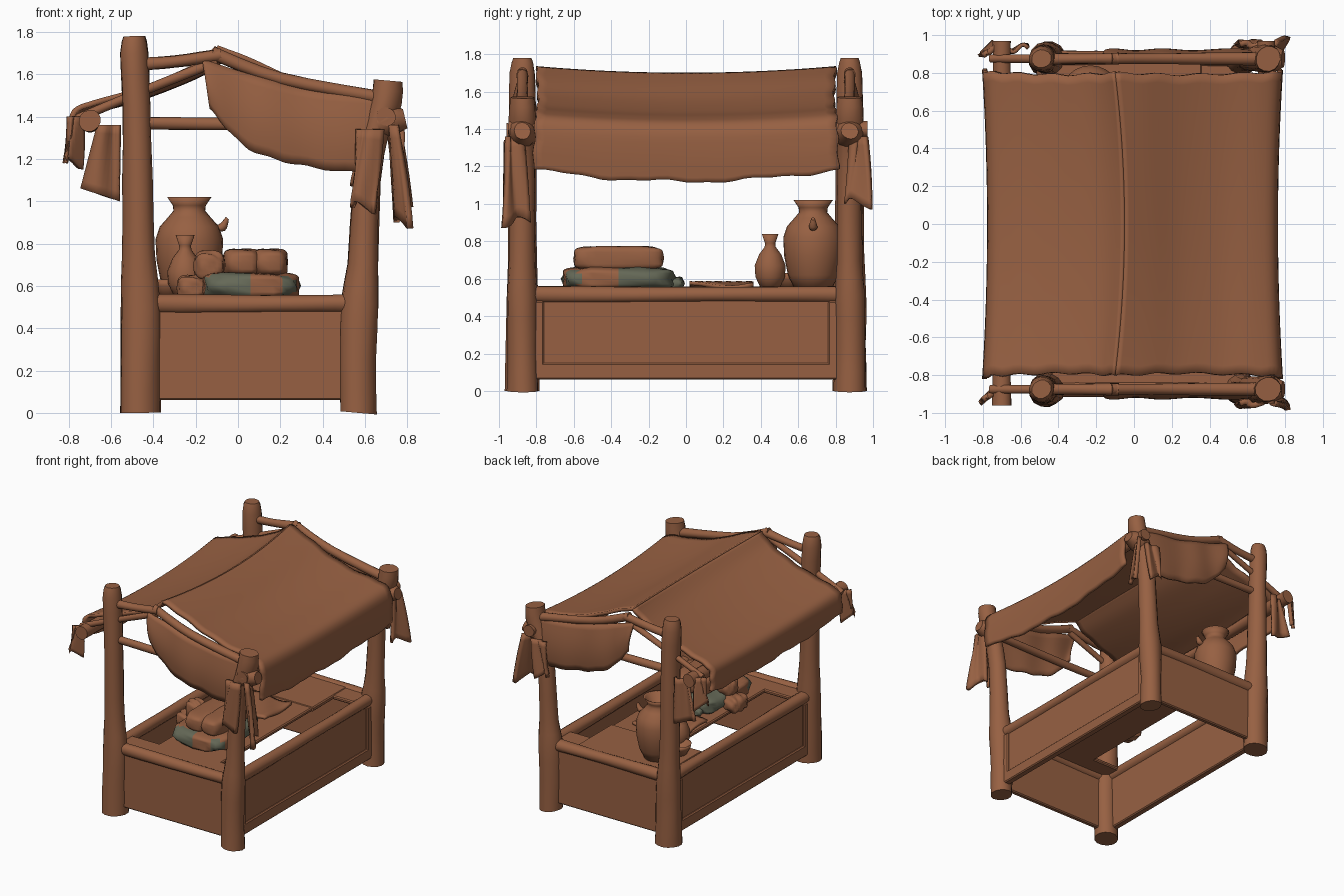
import bpy, bmesh, math, random
from mathutils import Vector

if "Cube" in bpy.data.objects:
    bpy.data.objects.remove(bpy.data.objects["Cube"])

random.seed(4)


def material(name, col):
    m = bpy.data.materials.new(name)
    m.diffuse_color = (*col, 1)
    m.use_nodes = True
    m.node_tree.nodes["Principled BSDF"].inputs["Base Color"].default_value = m.diffuse_color
    return m


BROWN = material("clay_brown", (0.310, 0.118, 0.055))
GREEN = material("faded_green", (0.130, 0.140, 0.095))


def finish(name, bm, smooth=True):
    bmesh.ops.recalc_face_normals(bm, faces=bm.faces[:])
    me = bpy.data.meshes.new(name)
    bm.to_mesh(me)
    bm.free()
    ob = bpy.data.objects.new(name, me)
    bpy.context.collection.objects.link(ob)
    me.materials.append(BROWN)
    for p in me.polygons:
        p.use_smooth = smooth
    return ob


def curve(pts, t):
    """Catmull-Rom through points, t in 0..1"""
    n = len(pts) - 1
    i = min(int(t * n), n - 1)
    f = t * n - i
    p = [pts[max(0, min(n, k))] for k in (i - 1, i, i + 1, i + 2)]
    return [0.5 * (2 * b + (c - a) * f + (2 * a - 5 * b + 4 * c - d) * f * f
                   + (3 * b - a - 3 * c + d) * f ** 3) for a, b, c, d in zip(*p)]


def tube(name, pts, steps=14, sides=14, wob=0.05):
    """Rough log along points (x, y, z, radius)"""
    bm = bmesh.new()
    d = (Vector(pts[-1][:3]) - Vector(pts[0][:3])).normalized()
    a = d.orthogonal().normalized()
    b = d.cross(a)
    rings = []
    ph = random.random() * 6
    for i in range(steps + 1):
        x, y, z, r = curve(pts, i / steps)
        ring = []
        for j in range(sides):
            t = 2 * math.pi * j / sides
            rr = r * (1 + wob * math.sin(2 * t + ph + i * 0.5) + random.uniform(-wob, wob) * 0.5)
            ring.append(bm.verts.new(Vector((x, y, z)) + (a * math.cos(t) + b * math.sin(t)) * rr))
        rings.append(ring)
    for r0, r1 in zip(rings, rings[1:]):
        for j in range(sides):
            k = (j + 1) % sides
            bm.faces.new((r0[j], r0[k], r1[k], r1[j]))
    bm.faces.new(rings[0])
    bm.faces.new(rings[-1])
    ob = finish(name, bm)
    for p in ob.data.polygons:
        p.use_smooth = len(p.vertices) == 4
    return ob


def sheet(name, fn, nu, nv, thick=0.02):
    """Cloth from a function of u, v"""
    bm = bmesh.new()
    g = [[bm.verts.new(fn(i / nu, j / nv)) for j in range(nv + 1)] for i in range(nu + 1)]
    for i in range(nu):
        for j in range(nv):
            bm.faces.new((g[i][j], g[i + 1][j], g[i + 1][j + 1], g[i][j + 1]))
    ob = finish(name, bm)
    s = ob.modifiers.new("thickness", "SOLIDIFY")
    s.thickness = thick
    s.offset = 0
    return ob


def box(name, lo, hi, bevel=0.008):
    bm = bmesh.new()
    bmesh.ops.create_cube(bm, size=1)
    for v in bm.verts:
        v.co = [(l + h) / 2 + c * (h - l) for l, h, c in zip(lo, hi, v.co)]
    ob = finish(name, bm, False)
    b = ob.modifiers.new("bevel", "BEVEL")
    b.width = bevel
    return ob


def bundle(name, lo, hi, power=0.55, lump=0.06):
    """Soft rounded bundle of cloth"""
    bm = bmesh.new()
    bmesh.ops.create_uvsphere(bm, u_segments=28, v_segments=16, radius=1)
    for v in bm.verts:
        c = [math.copysign(abs(q) ** power, q) for q in v.co]
        k = 1 + lump * math.sin(9 * c[1] + 3 * c[0]) * math.cos(4 * c[2])
        v.co = [(l + h) / 2 + q * k * (h - l) / 2 for l, h, q in zip(lo, hi, c)]
    return finish(name, bm)


def lathe(name, x, y, prof, sides=24):
    bm = bmesh.new()
    vs = [bm.verts.new((r, 0, z)) for r, z in prof]
    es = [bm.edges.new(e) for e in zip(vs, vs[1:])]
    bmesh.ops.spin(bm, geom=vs + es, axis=(0, 0, 1), cent=(0, 0, 0), angle=2 * math.pi,
                   steps=sides, use_duplicate=False)
    bmesh.ops.remove_doubles(bm, verts=bm.verts[:], dist=0.0005)
    bmesh.ops.translate(bm, verts=bm.verts[:], vec=(x, y, 0))
    return finish(name, bm)


def strip(name, top, bot, w0, w1, wave=0.01):
    """Hanging torn strip; w0, w1 are (x, y) widths at top and bottom"""
    def f(u, v):
        c = [t + (b - t) * v for t, b in zip(top, bot)]
        w = [p + (q - p) * v for p, q in zip(w0, w1)]
        k = wave * math.sin(u * 7 + v * 2)
        return (c[0] + (u - .5) * w[0] + k, c[1] + (u - .5) * w[1] + k, c[2] + .03 * math.sin(u * 5) * v)
    sheet(name, f, 8, 8, .03)


# posts, gable poles, drapes and end walls on both ends
for s, end in ((-1, "front"), (1, "back")):
    y = 0.875 * s
    tube(end + "_tall_post", [(-.46, y, 0, .095), (-.46, y, .25, .092), (-.46, y, .5, .09), (-.47, y, .75, .077),
                              (-.475, y, 1.1, .073), (-.48, y, 1.45, .069), (-.49, y, 1.70, .067), (-.49, y, 1.78, .05)])
    tube(end + "_short_post", [(.57, y, 0, .085), (.565, y, .25, .083), (.575, y, .52, .086), (.59, y, .7, .07),
                               (.61, y, 1.1, .065), (.65, y, 1.32, .066), (.70, y, 1.46, .073), (.71, y, 1.57, .066)])
    tube(end + "_tie_pole", [(-.5, y, 1.37, .03), (0, y, 1.365, .028), (.64, y, 1.37, .03)])
    tube(end + "_gable_pole_left", [(-.50, y, 1.645, .032), (-.3, y, 1.66, .028), (-.08, y, 1.69, .032)], 8)
    tube(end + "_gable_pole_right", [(-.12, y, 1.70, .03), (.2, y, 1.58, .03), (.72, y, 1.48, .035)], 8)
    tube(end + "_low_slope_pole", [(-.76, y, 1.39, .022), (-.45, y, 1.52, .022), (-.1, y, 1.66, .022)], 8)
    tube(end + "_counter_rail", [(-.46, y, .515, .045), (.05, y, .515, .043), (.57, y, .515, .045)])
    box(end + "_panel", (-.44, y - .02, .06), (.54, y + .02, .49))

    def drape(u, v, s=s):
        t = curve([(-.17, 1.67), (.05, 1.60), (.33, 1.53), (.70, 1.50)], u)
        b = curve([(-.13, 1.44), (.05, 1.25), (.33, 1.165), (.64, 1.13)], u)
        return (t[0] + (b[0] - t[0]) * v, s * (.885 + .03 * math.sin(v * 2.6) + .005 * math.sin(u * 17)),
                t[1] + (b[1] - t[1]) * v + .005 * math.sin(u * 31) * v)
    sheet(end + "_drape", drape, 24, 8)

    # torn strips knotted on the posts
    lo = .90 if s < 0 else 1.0
    strip(end + "_outer_strip", (.73, s * .92, 1.36), (.775, s * .915, lo), (.04, .08 * s), (.07, .15 * s))
    strip(end + "_inner_strip", (.62, s * .95, 1.34), (.585, s * .955, lo + .07), (.12, 0), (.11, 0))
    strip(end + "_beam_strip", (-.77, s * .91, 1.40), (-.785, s * .92, 1.18), (.06, .04), (.08, .08))
    tube(end + "_knot", [(.66, y, 1.36, .07), (.72, y, 1.385, .075), (.79, y, 1.39, .045)], 5)

# hanging cloth at the back left corner
sheet("corner_cloth", lambda u, v: (-.56 - (.10 + .08 * v) * u, .93 + .02 * math.sin(u * 6 + v),
                                    1.36 - (.36 - .06 * u) * v), 8, 8)

# beams along the length
tube("left_eave_beam", [(-.70, -.96, 1.38, .052), (-.70, 0, 1.365, .04), (-.70, .97, 1.38, .05)])
tube("right_eave_beam", [(.70, -.95, 1.40, .045), (.70, 0, 1.385, .038), (.70, .97, 1.40, .045)])


# sagging canopy
def canopy(prof, amp):
    def f(u, v):
        x, z = curve(prof, u)
        y = (v * 2 - 1) * (.79 + .04 * abs(u - .3))
        e = (v * 2 - 1) ** 2
        rag = max(0, u - .8) * 5
        return (x + .03 * e * u * (1 if x > 0 else -1) - .05 * (1 - u) ** 4 * e * amp,
                y + .006 * math.sin(u * 40),
                z + .035 * e + rag * (.008 * math.sin(v * 19) + .004 * math.sin(v * 47) + .03 * e))
    return f


sheet("right_canopy", canopy([(-.05, 1.69), (.08, 1.63), (.25, 1.545), (.45, 1.48), (.64, 1.45), (.735, 1.405),
                              (.75, 1.28), (.74, 1.12)], 1), 32, 32, .025)
sheet("left_canopy", canopy([(-.05, 1.69), (-.16, 1.61), (-.33, 1.535), (-.5, 1.475), (-.66, 1.43), (-.75, 1.39),
                             (-.765, 1.3), (-.76, 1.2)], 1), 32, 32, .025)

# long counter walls with framing
for x, side, out in ((.57, "right", 1), (-.47, "left", -1)):
    tube(side + "_counter_rail", [(x, -.88, .515, .045), (x, 0, .515, .042), (x, .88, .515, .045)])
    box(side + "_panel", (x - .02, -.82, .06), (x + .02, .82, .49))
    xs = sorted((x, x + .035 * out))
    box(side + "_bottom_board", (xs[0], -.82, .06), (xs[1], .82, .15))
    for y in (-.79, .79):
        box(side + "_panel_stile", (xs[0], y - .03, .1), (xs[1], y + .03, .48))

# counter top, open along the sides
box("counter_back_top", (-.44, .42, .51), (.36, .87, .545))
box("counter_middle_top", (-.20, -.80, .51), (.35, .45, .54))
box("counter_front_top", (-.44, -.87, .51), (.54, -.70, .54))
box("counter_back_edge", (.3, .68, .51), (.54, .87, .54))

# pottery
lathe("large_jar", -.23, .68, [(0, .545), (.10, .545), (.135, .62), (.155, .72), (.16, .82), (.14, .88), (.10, .925),
                               (.075, .955), (.078, .98), (.105, 1.02), (.09, 1.015), (.06, .96), (0, .94)])
tube("jar_handle", [(-.10, .68, .87, .02), (-.07, .68, .88, .022), (-.05, .68, .92, .01)], 5, 8)
lathe("small_jug", -.25, .45, [(0, .545), (.05, .545), (.08, .61), (.084, .67), (.06, .73), (.03, .77), (.028, .79),
                               (.045, .84), (.03, .835), (.02, .78), (0, .77)], 18)
lathe("bowl", -.33, .55, [(0, .545), (.05, .545), (.08, .60), (.085, .63), (.07, .62), (.03, .57), (0, .565)], 16)

# folded cloth goods; lower bundle has green ends
low = bundle("lower_cloth_bundle", (-.17, -.66, .535), (.29, -.06, .665), .5)
low.data.materials.append(GREEN)
for p in low.data.polygons:
    c = p.center
    if c.y > -.33 or (c.y < -.57 and not .10 < c.x < .2):
        p.material_index = 1
bundle("upper_cloth_left", (-.07, -.60, .645), (.11, -.12, .775), .45, .03)
bundle("upper_cloth_right", (.07, -.60, .645), (.235, -.12, .775), .45, .03)
bundle("small_sack", (-.21, -.40, .62), (-.06, -.26, .765), .8, .1)
bundle("small_green_bag", (-.10, -.10, .54), (.12, -.01, .61), .7, .1).data.materials[0] = GREEN
bundle("loose_bag", (-.29, -.40, .53), (-.14, -.22, .65), .7, .1)
sheet("flat_cloth", lambda u, v: (-.2 + .42 * u, .02 + .34 * v, .565 + .012 * math.sin(u * 8 + v * 5)), 10, 10)
